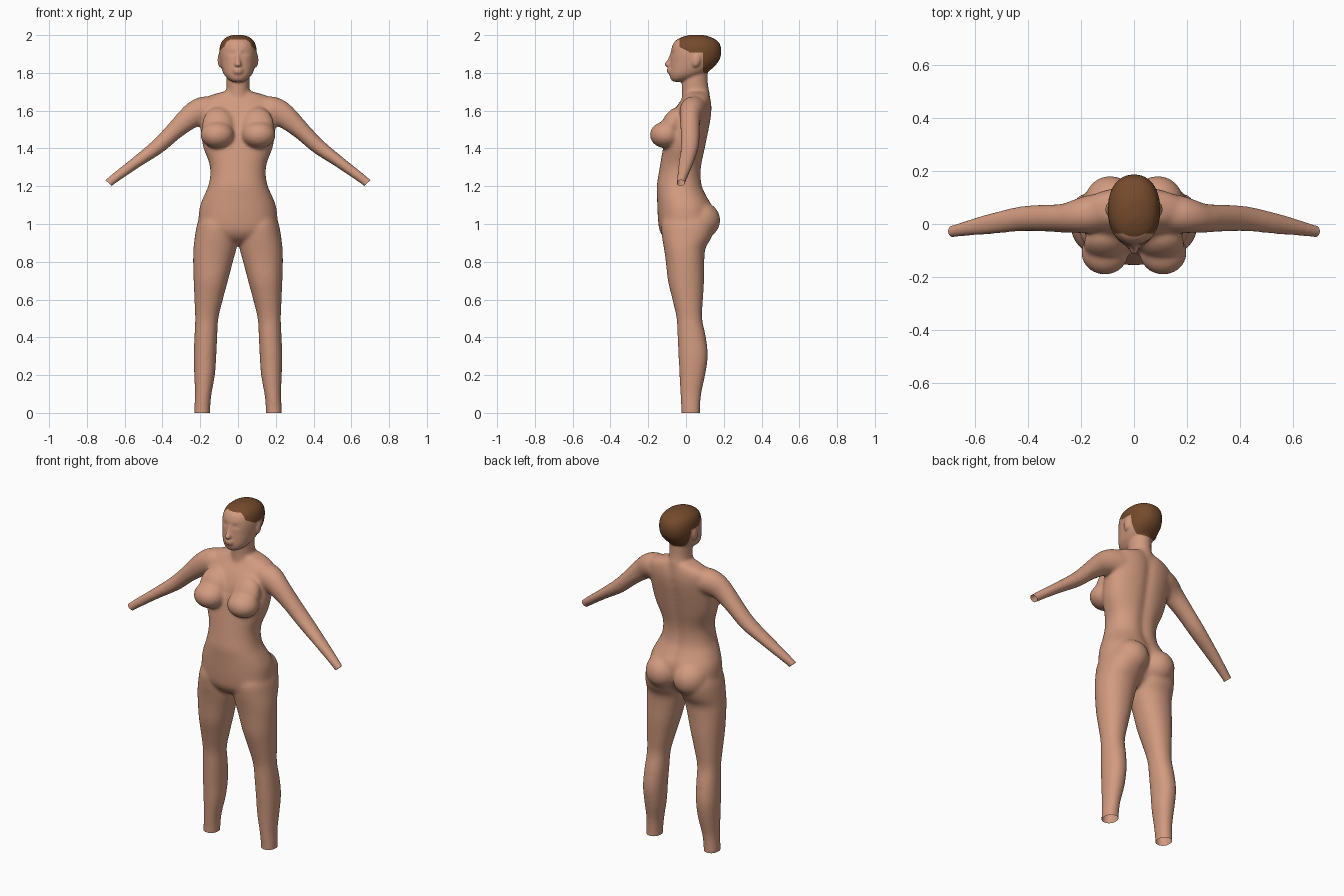
import bpy, bmesh, math
from mathutils import Matrix, Vector

if "Cube" in bpy.data.objects:
    bpy.data.objects.remove(bpy.data.objects["Cube"])


def material(name, rgb):
    m = bpy.data.materials.new(name)
    m.diffuse_color = (*rgb, 1)
    m.use_nodes = True
    m.node_tree.nodes["Principled BSDF"].inputs["Base Color"].default_value = m.diffuse_color
    return m


skin = material("skin", (0.64, 0.325, 0.215))
hair = material("brown hair", (0.175, 0.069, 0.026))
bm = bmesh.new()


def spline(rows, steps=4):
    """Catmull-Rom interpolation through rows of numbers."""
    out = []
    for i in range(len(rows) - 1):
        a, b, c, d = (rows[max(0, min(len(rows) - 1, i + k))] for k in (-1, 0, 1, 2))
        for s in range(steps):
            t = s / steps
            out.append([0.5 * (2 * q + (r - p) * t + (2 * p - 5 * q + 4 * r - w) * t * t
                               + (3 * q - p - 3 * r + w) * t ** 3)
                        for p, q, r, w in zip(a, b, c, d)])
    return out + [list(rows[-1])]


def loft(rows, side=1, power=2.0, groove=0.0, n=40):
    """Closed tube; a row is x, y, z, tilt in degrees, half width, half depth."""
    rings = []
    for x, y, z, tilt, ru, rv in spline(rows):
        t, ring = math.radians(tilt), []
        for k in range(n):
            a = 2 * math.pi * k / n
            c, s = math.cos(a), math.sin(a)
            u = ru * math.copysign(abs(c) ** (2 / power), c)
            v = rv * math.copysign(abs(s) ** (2 / power), s)
            if s > 0:
                v -= groove * math.exp(-(u / 0.03) ** 2)
            ring.append(bm.verts.new((side * (x + u * math.cos(t)), y + v,
                                      z + u * math.sin(t))))
        rings.append(ring)
    for r0, r1 in zip(rings, rings[1:]):
        for k in range(n):
            bm.faces.new((r0[k], r0[(k + 1) % n], r1[(k + 1) % n], r1[k]))
    bm.faces.new(rings[0])
    bm.faces.new(rings[-1])


def upright(rows, side=1, **kw):
    """Vertical tube; a row is z, inner x, outer x, front y, back y."""
    loft([((i + o) / 2, (f + b) / 2, z, 0, (o - i) / 2, (b - f) / 2)
          for z, i, o, f, b in rows], side, **kw)


def central(rows, **kw):
    """Vertical tube on the middle line; a row is z, half width, front y, back y."""
    upright([(z, -w, w, f, b) for z, w, f, b in rows], **kw)


def ellipsoid(centre, radii, tilt=0):
    mat = (Matrix.Translation(centre) @ Matrix.Rotation(math.radians(tilt), 4, 'X')
           @ Matrix.Diagonal((*radii, 1)))
    bmesh.ops.create_uvsphere(bm, u_segments=32, v_segments=20, radius=1, matrix=mat)


# torso
central([(.89, .03, -.06, .05), (.92, .12, -.11, .09), (.96, .185, -.138, .12),
         (1.0, .207, -.146, .14), (1.05, .208, -.15, .148), (1.1, .20, -.152, .14),
         (1.15, .18, -.154, .112), (1.2, .158, -.155, .09), (1.26, .147, -.146, .083),
         (1.32, .152, -.136, .088), (1.4, .182, -.122, .104), (1.47, .195, -.108, .118),
         (1.55, .20, -.085, .133), (1.61, .20, -.058, .139), (1.65, .195, -.03, .135),
         (1.68, .15, -.01, .128), (1.70, .08, -.005, .12)], power=2.25, groove=.014)
# neck
central([(1.6, .07, -.02, .125), (1.68, .063, -.022, .128), (1.74, .06, -.022, .116),
         (1.82, .062, -.02, .115)])
# head
central([(1.753, .025, -.066, -.02), (1.765, .05, -.08, .03), (1.79, .073, -.087, .09),
         (1.82, .086, -.086, .135), (1.86, .095, -.083, .172), (1.9, .099, -.081, .186),
         (1.94, .096, -.074, .184), (1.97, .083, -.056, .166), (1.99, .058, -.02, .13),
         (2.001, .025, .02, .09)], power=2.2)
# nose and lips
central([(1.905, .008, -.084, -.06), (1.87, .011, -.098, -.06), (1.846, .018, -.115, -.06),
         (1.834, .016, -.106, -.06), (1.828, .01, -.092, -.06)])
ellipsoid((0, -.083, 1.817), (.030, .020, .008))
ellipsoid((0, -.083, 1.803), (.026, .018, .009))

for s in (-1, 1):
    # leg
    upright([(-.04, .148, .232, -.025, .075), (.02, .147, .232, -.025, .075),
             (.1, .14, .228, -.03, .081), (.2, .122, .232, -.035, .102),
             (.3, .115, .235, -.04, .116), (.4, .11, .231, -.045, .106),
             (.5, .104, .227, -.05, .086), (.6, .08, .231, -.072, .09),
             (.7, .053, .235, -.096, .096), (.8, .027, .238, -.107, .097),
             (.87, .008, .236, -.117, .103), (.93, 0, .229, -.127, .135),
             (1.0, .01, .216, -.13, .15), (1.06, .05, .19, -.1, .12)], s, power=2.15)
    # arm, running on past the wrist so it can be cut open
    loft([(.10, .045, 1.60, 90, .07, .07), (.17, .038, 1.603, 80, .074, .072),
          (.22, .03, 1.588, 64, .07, .064), (.268, .022, 1.555, 56, .061, .055),
          (.34, .022, 1.49, 50, .048, .051), (.425, .02, 1.41, 50, .041, .048),
          (.545, 0, 1.322, 48, .031, .04), (.64, -.018, 1.252, 45, .027, .029),
          (.685, -.028, 1.217, 42, .0255, .024), (.725, -.034, 1.178, 42, .025, .024)], s)
    # chest and seat volumes
    ellipsoid((s * .11, -.108, 1.472), (.09, .084, .071))
    ellipsoid((s * .105, -.075, 1.525), (.085, .055, .10), -25)
    ellipsoid((s * .09, .075, 1.02), (.1, .107, .10))
    # ear, eye, cheek
    ellipsoid((s * .096, .055, 1.868), (.012, .022, .038), -12)
    ellipsoid((s * .036, -.062, 1.904), (.015, .014, .010))

bmesh.ops.recalc_face_normals(bm, faces=bm.faces)

# fuse the parts into one skin
mesh = bpy.data.meshes.new("body")
bm.to_mesh(mesh)
bm.free()
body = bpy.data.objects.new("body", mesh)
bpy.context.collection.objects.link(body)
mod = body.modifiers.new("fuse", 'REMESH')
mod.mode = 'VOXEL'
mod.voxel_size = .0065
bpy.context.view_layer.update()
fused = bpy.data.meshes.new_from_object(body.evaluated_get(bpy.context.evaluated_depsgraph_get()))
body.modifiers.clear()

bm = bmesh.new()
bm.from_mesh(fused)

# eye sockets, then soften the joins
for v in bm.verts:
    if v.co.z > 1.87 and v.co.y < -.04:
        d = ((abs(v.co.x) - .036) / .018) ** 2 + ((v.co.z - 1.904) / .012) ** 2
        v.co.y += .007 * math.exp(-d)
lower = [v for v in bm.verts if v.co.z < 1.73]
for verts, rounds in ((lower, 16), (bm.verts[:], 2)):
    for _ in range(rounds):
        bmesh.ops.smooth_vert(bm, verts=verts, factor=.5, use_axis_x=True,
                              use_axis_y=True, use_axis_z=True)


def cut(co, no, region):
    faces = [f for f in bm.faces if region(f.calc_center_median())]
    geom = list({v for f in faces for v in f.verts} | {e for f in faces for e in f.edges}) + faces
    bmesh.ops.bisect_plane(bm, geom=geom, dist=1e-5, plane_co=co, plane_no=no)


def open_end(co, no, region):
    cut(co, no, region)
    gone = [f for f in bm.faces if region(f.calc_center_median())
            and (f.calc_center_median() - Vector(co)).dot(Vector(no)) > 0]
    bmesh.ops.delete(bm, geom=gone, context='FACES')


# open ankles and wrists
open_end((0, 0, 0), (0, 0, -1), lambda c: c.z < .1)
for s in (-1, 1):
    open_end((s * .685, 0, 1.217), (s * .68, 0, -.74), lambda c: c.x * s > .6)

# hairline: clean cuts, then colour by height and depth
for co, no in (((0, 0, 1.976), (0, 0, 1)), ((0, -.035, 0), (0, 1, 0)),
               ((0, -.035, 1.938), (0, .5, 1)), ((0, .015, 0), (0, 1, 0)),
               ((0, 0, 1.908), (0, 0, 1)), ((0, .09, 0), (0, 1, 0)),
               ((0, .09, 1.802), (0, .3, 1))):
    cut(co, no, lambda c: c.z > 1.76)


def is_hair(c):
    if c.y < -.035:
        return c.z > 1.976
    if c.y < .015:
        return c.z > 1.938 - .5 * (c.y + .035)
    if c.y < .09:
        return c.z > 1.908
    return c.z > 1.802 - .3 * (c.y - .09)


for f in bm.faces:
    f.material_index = int(is_hair(f.calc_center_median()))
    f.smooth = True
bm.to_mesh(mesh)
bm.free()
bpy.data.meshes.remove(fused)
mesh.materials.append(skin)
mesh.materials.append(hair)
